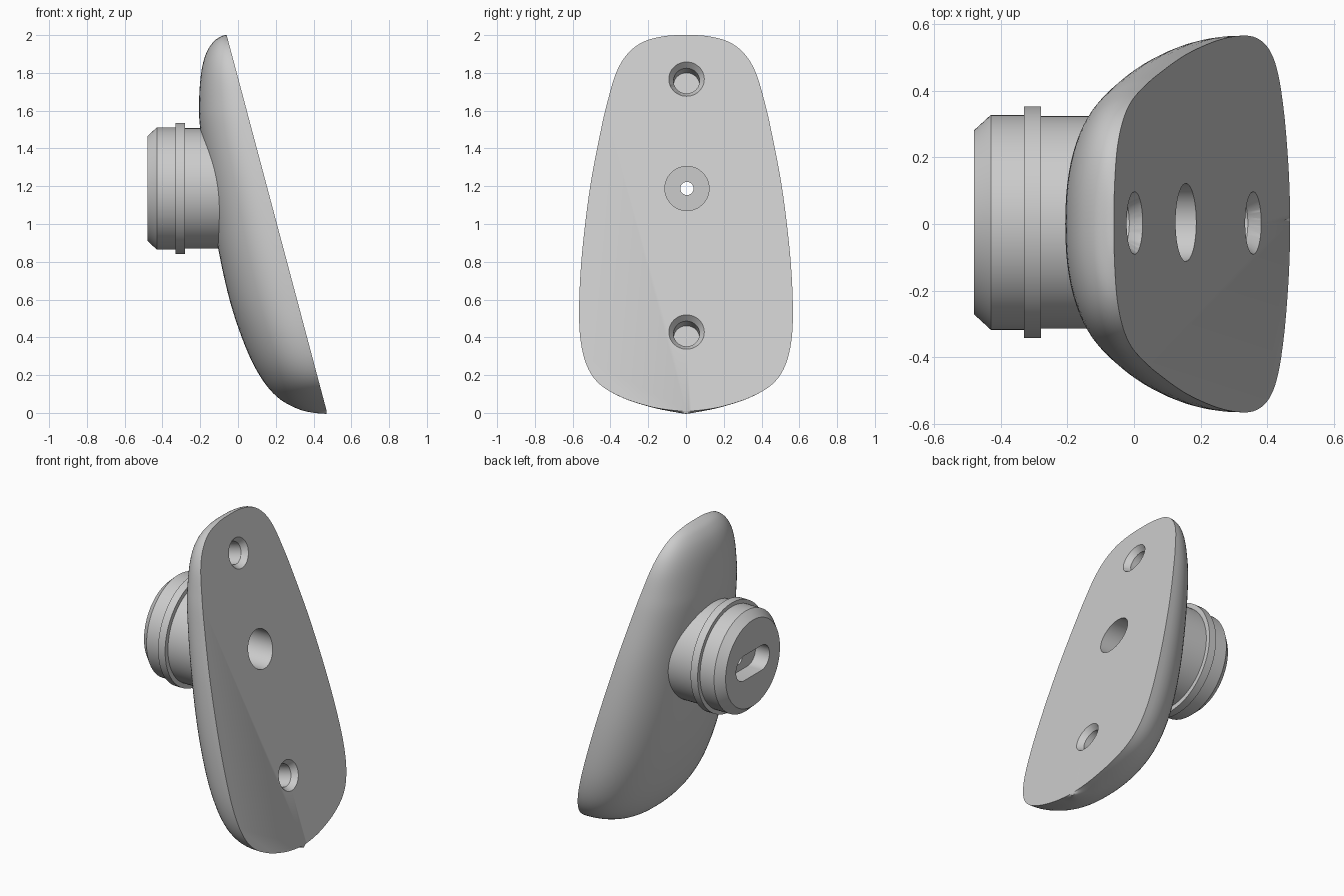
import bpy, bmesh
from math import pi, sin, cos, atan
from mathutils import Vector, Matrix

if "Cube" in bpy.data.objects:
    bpy.data.objects.remove(bpy.data.objects["Cube"], do_unlink=True)

GREY = (0.6, 0.6, 0.6, 1)
mat = bpy.data.materials.new("plain grey")
mat.use_nodes = True
mat.diffuse_color = GREY
mat.node_tree.nodes["Principled BSDF"].inputs["Base Color"].default_value = GREY

SLOPE = 0.266
AXIS_Y, AXIS_Z = 0.005, 1.188


def face_x(z):
    """x of the flat sloping face at height z."""
    return -0.06 + SLOPE * (2 - z)


def finish(bm, name):
    bmesh.ops.remove_doubles(bm, verts=bm.verts, dist=1e-5)
    bmesh.ops.recalc_face_normals(bm, faces=bm.faces)
    mesh = bpy.data.meshes.new(name)
    bm.to_mesh(mesh)
    bm.free()
    mesh.materials.append(mat)
    obj = bpy.data.objects.new(name, mesh)
    bpy.context.collection.objects.link(obj)
    return obj


def loft(name, rings, matrix=Matrix()):
    """Skin closed rings of points and cap both ends."""
    bm = bmesh.new()
    loops = [[bm.verts.new(matrix @ Vector(p)) for p in ring] for ring in rings]
    n = len(loops[0])
    for a, b in zip(loops, loops[1:]):
        for i in range(n):
            j = (i + 1) % n
            bm.faces.new((a[i], a[j], b[j], b[i]))
    bm.faces.new(loops[0])
    bm.faces.new(loops[-1])
    return finish(bm, name)


def lathe(name, profile, matrix, n=72):
    """Turn (x, radius) pairs about the local x axis."""
    rings = [[(x, r * cos(2 * pi * i / n), r * sin(2 * pi * i / n)) for i in range(n)]
             for x, r in profile]
    return loft(name, rings, matrix)


def cut(obj, cutters):
    bpy.context.view_layer.objects.active = obj
    for c in cutters:
        c.hide_render = True
        mod = obj.modifiers.new("cut", "BOOLEAN")
        mod.operation, mod.solver, mod.object = "DIFFERENCE", "EXACT", c
        bpy.ops.object.modifier_apply(modifier=mod.name)


def smooth(obj):
    bpy.ops.object.select_all(action="DESELECT")
    obj.select_set(True)
    bpy.context.view_layer.objects.active = obj
    bpy.ops.object.shade_smooth_by_angle(angle=0.5)


def spline(points, steps):
    """Smooth curve through the points, mirrored in width at both tips."""
    pts = [Vector(p) for p in points]
    flip = Vector((1, -1, 1))
    pts = [pts[1] * flip] + pts + [pts[-2] * flip]
    out = []
    for a, b, c, d in zip(pts, pts[1:], pts[2:], pts[3:]):
        for s in range(steps):
            t = s / steps
            out.append(0.5 * (2 * b + (c - a) * t + (2 * a - 5 * b + 4 * c - d) * t ** 2
                              + (3 * b - a - 3 * c + d) * t ** 3))
    return out + [pts[-2]]


# Domed pad: height, half width, back x
outline = [(2, 0, -.06), (1.995, .11, -.085), (1.965, .225, -.13), (1.9, .31, -.17),
           (1.8, .37, -.195), (1.65, .415, -.206), (1.5, .45, -.2), (1.2, .507, -.158),
           (0.87, .548, -.105), (0.6, .565, -.045), (0.4, .56, .02), (0.25, .525, .085),
           (0.15, .455, .15), (0.08, .335, .225), (0.035, .195, .315), (0.016, .09, .395),
           (0.01, 0, .47)]
SEG, POWER = 40, 2 / 2.3
sections = []
for z, w, back in spline(outline, 6):
    dip = 0.016 * max(0, 1 - z / 0.2)
    row = []
    for i in range(SEG + 1):
        c, s = cos(pi * i / SEG), max(0, sin(pi * i / SEG))
        s = 0 if i in (0, SEG) else s
        y = max(w, 0) * abs(c) ** POWER * (1 if c > 0 else -1)
        x = face_x(z) - max(0, face_x(z) - back) * s ** POWER
        row.append((x, y, z - dip * s))
    sections.append(row)

bm = bmesh.new()
grid = [[bm.verts.new(p) for p in row] for row in sections]
for a, b in zip(grid, grid[1:]):
    for i in range(SEG):
        bm.faces.new((a[i], a[i + 1], b[i + 1], b[i]))
# Flat sloping face closes the dome
bm.faces.new([r[0] for r in grid] + [r[-1] for r in reversed(grid[1:-1])])
pad = finish(bm, "domed_pad")

# Round stem with chamfered end and raised collar
axis = Matrix.Translation((0, AXIS_Y, AXIS_Z))
stem = lathe("collared_stem", [(-.48, .277), (-.43, .323), (-.33, .323), (-.33, .348),
                               (-.28, .348), (-.28, .319), (-.02, .319)], axis, 96)

# Central bore, small through hole and slot in the stem end
bore = lathe("bore_cutter", [(.6, .117), (-.25, .117)], axis)
drill = lathe("drill_cutter", [(-.2, .035), (-.45, .035)], axis, 32)
ends = []
for k in range(34):
    a = pi * (k if k < 17 else k - 1) / 16
    ends.append((.09 * (1 if k < 17 else -1) + .08 * sin(a), .08 * cos(a)))
slot = loft("slot_cutter", [[(x, y, z) for y, z in ends] for x in (-.6, -.38)], axis)

# Countersunk screw holes square to the sloping face
screws = []
for z in (1.767, 0.428):
    place = Matrix.Translation((face_x(z), 0.003, z)) @ Matrix.Rotation(-atan(SLOPE), 4, "Y")
    screws.append(lathe("screw_cutter", [(.06, .094), (0, .094), (-.035, .069),
                                         (-.13, .069)], place, 48))

cut(pad, [bore] + screws)
cut(stem, [bore, drill, slot])
for helper in [bore, drill, slot] + screws:
    bpy.data.objects.remove(helper, do_unlink=True)
for obj in (pad, stem):
    smooth(obj)
